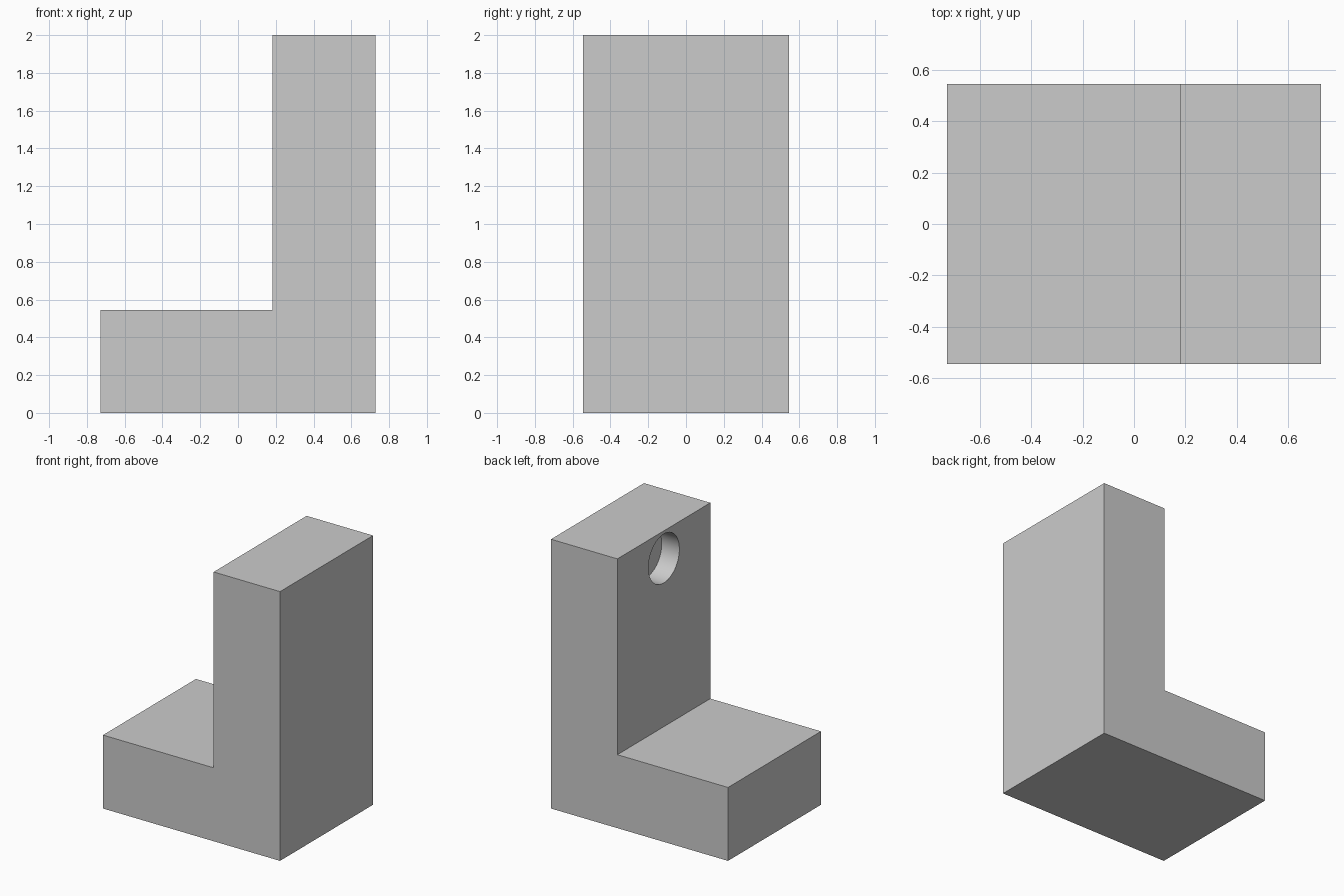
import bpy, bmesh
from math import pi
from mathutils import Matrix

if "Cube" in bpy.data.objects:
    bpy.data.objects.remove(bpy.data.objects["Cube"])

U = 2 / 11                      # grid unit: the block is 8 x 6 x 11 units
HALF_X, HALF_Y = 4 * U, 3 * U
STEP_X, STEP_Z = U, 3 * U
HOLE_R, HOLE_DEPTH, HOLE_Z = U, 0.145, 1.795


def add_object(name, bm):
    mesh = bpy.data.meshes.new(name)
    bmesh.ops.recalc_face_normals(bm, faces=bm.faces[:])
    bm.to_mesh(mesh)
    bm.free()
    obj = bpy.data.objects.new(name, mesh)
    bpy.context.collection.objects.link(obj)
    return obj


# L-shaped body: side profile extruded along y
profile = [(-HALF_X, 0), (HALF_X, 0), (HALF_X, 2), (STEP_X, 2),
           (STEP_X, STEP_Z), (-HALF_X, STEP_Z)]
bm = bmesh.new()
face = bm.faces.new([bm.verts.new((x, -HALF_Y, z)) for x, z in profile])
ext = bmesh.ops.extrude_face_region(bm, geom=[face])
bmesh.ops.translate(bm, vec=(0, 2 * HALF_Y, 0),
                    verts=[v for v in ext["geom"] if isinstance(v, bmesh.types.BMVert)])
bracket = add_object("bracket", bm)

# Round blind hole near the top of the upright's inner face
bm = bmesh.new()
bmesh.ops.create_cone(bm, cap_ends=True, segments=48, radius1=HOLE_R, radius2=HOLE_R,
                      depth=2 * HOLE_DEPTH,
                      matrix=Matrix.Translation((STEP_X, 0, HOLE_Z)) @ Matrix.Rotation(pi / 2, 4, 'Y'))
cutter = add_object("hole_cutter", bm)
cutter.hide_render = True
cutter.hide_set(True)

cut = bracket.modifiers.new("hole", 'BOOLEAN')
cut.operation = 'DIFFERENCE'
cut.solver = 'EXACT'
cut.object = cutter

# Bake the cut, then smooth only the hole wall
bpy.context.view_layer.objects.active = bracket
bracket.select_set(True)
bpy.ops.object.modifier_apply(modifier=cut.name)
bpy.data.objects.remove(cutter)
bpy.ops.object.shade_smooth_by_angle(angle=pi / 6)
